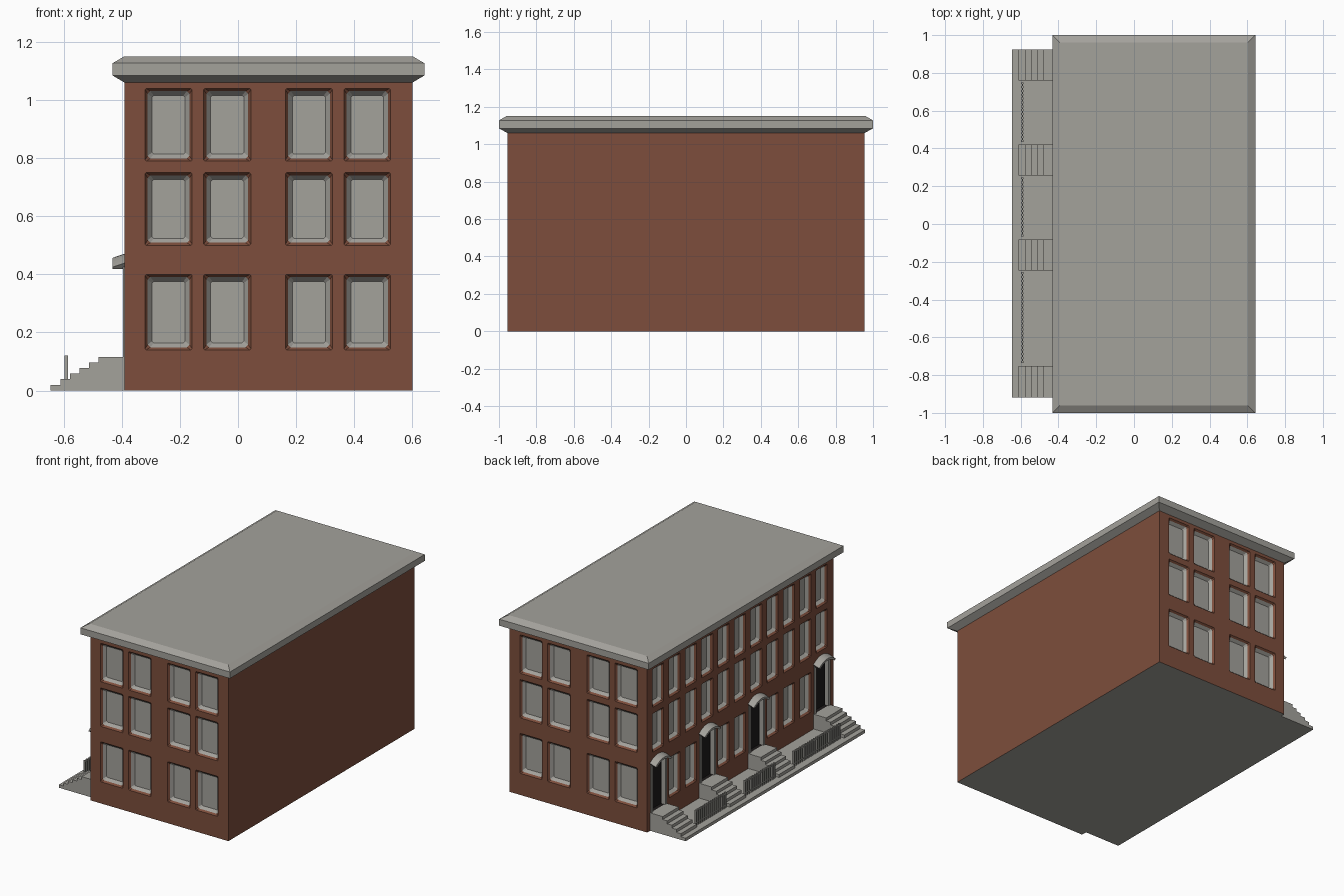
import bpy, bmesh
from mathutils import Vector

if "Cube" in bpy.data.objects:
    bpy.data.objects.remove(bpy.data.objects["Cube"])


def material(name, col):
    m = bpy.data.materials.new(name)
    m.diffuse_color = (*col, 1)
    m.use_nodes = True
    m.node_tree.nodes["Principled BSDF"].inputs["Base Color"].default_value = m.diffuse_color
    return m


BRICK = material("brick red", (0.205, 0.076, 0.045))
STONE = material("stone grey", (0.37, 0.36, 0.33))
BLACK = material("door black", (0.012, 0.010, 0.010))
MATS = [BRICK, STONE, BLACK]


def loft(bm, rings, mats=None, mat=1):
    """Skin closed rings of equal point count, cap both ends."""
    vs = [[bm.verts.new(p) for p in r] for r in rings]
    n = len(vs[0])
    faces = []
    for k in range(len(vs) - 1):
        for i in range(n):
            j = (i + 1) % n
            f = bm.faces.new((vs[k][i], vs[k][j], vs[k + 1][j], vs[k + 1][i]))
            f.material_index = mats[k] if mats else mat
            faces.append(f)
    for r, m in ((vs[0], mats[0] if mats else mat), (vs[-1], mats[-1] if mats else mat)):
        f = bm.faces.new(r)
        f.material_index = m
        faces.append(f)
    bmesh.ops.recalc_face_normals(bm, faces=faces)


def rect(x0, x1, y0, y1, z):
    return [(x0, y0, z), (x1, y0, z), (x1, y1, z), (x0, y1, z)]


def box(bm, x0, x1, y0, y1, z0, z1, mat=1):
    loft(bm, [rect(x0, x1, y0, y1, z0), rect(x0, x1, y0, y1, z1)], mat=mat)


def finish(bm, name):
    me = bpy.data.meshes.new(name)
    bm.to_mesh(me)
    bm.free()
    for m in MATS:
        me.materials.append(m)
    ob = bpy.data.objects.new(name, me)
    bpy.context.collection.objects.link(ob)
    return ob


# Main dimensions
X0, X1, Y = -0.39, 0.60, 0.955
FLOORS = [(0.14, 0.40), (0.50, 0.75), (0.79, 1.04)]
END_WINDOWS = [(-0.32, -0.158), (-0.118, 0.044), (0.163, 0.325), (0.365, 0.525)]
BAYS = [0.8425 - 0.1678 * i for i in range(11)]
DOORS = [BAYS[i] for i in (0, 3, 6, 10)]


def octagon(u0, u1, z0, z1, inset, c):
    a, b, p, q = u0 + inset, u1 - inset, z0 + inset, z1 - inset
    return [(a + c, p), (b - c, p), (b, p + c), (b, q - c),
            (b - c, q), (a + c, q), (a, q - c), (a, p + c)]


def opening(bm, place, u0, u1, z0, z1):
    # brick reveal, then sloped grey jamb and pane
    rings = []
    for depth, inset, c in ((-0.02, 0, 0.004), (0.0, 0, 0.004),
                            (0.012, 0.009, 0.009), (0.03, 0.024, 0.006)):
        rings.append([place(u, depth, z) for u, z in octagon(u0, u1, z0, z1, inset, c)])
    loft(bm, rings, [0, 0, 1])


# Cutter for all windows and doorways
bm = bmesh.new()
for z0, z1 in FLOORS:
    for a, b in END_WINDOWS:
        opening(bm, lambda u, d, z: (u, -Y + d, z), a, b, z0, z1)
        opening(bm, lambda u, d, z: (u, Y - d, z), a, b, z0, z1)
    for y in BAYS:
        if z0 > 0.2 or y not in DOORS:
            opening(bm, lambda u, d, z: (X0 + d, u, z), y - 0.057, y + 0.057, z0, z1)
for y in DOORS:
    box(bm, X0 - 0.02, X0 + 0.025, y - 0.065, y + 0.065, 0.115, 0.425, mat=2)
cutter = finish(bm, "opening_cutter")
cutter.hide_render = True

# Brick body with grey underside
bm = bmesh.new()
box(bm, X0, X1, -Y, Y, 0, 1.07, mat=0)
bm.normal_update()
for f in bm.faces:
    if f.normal.z < -0.9:
        f.material_index = 1
body = finish(bm, "brick_body")
mod = body.modifiers.new("openings", 'BOOLEAN')
mod.operation = 'DIFFERENCE'
mod.solver = 'EXACT'
mod.object = cutter
bpy.context.view_layer.objects.active = body
body.select_set(True)
bpy.ops.object.modifier_apply(modifier=mod.name)
bpy.data.objects.remove(cutter)

# Cornice and flat roof
bm = bmesh.new()
loft(bm, [rect(X0 - o, X1 + o, -Y - p, Y + p, z) for o, p, z in
          ((0, 0, 1.06), (0.042, 0.045, 1.085), (0.042, 0.045, 1.127), (0.003, 0.006, 1.15))])
finish(bm, "cornice_roof")

# Pavement slab
bm = bmesh.new()
box(bm, -0.645, X0 + 0.001, -0.9175, 0.925, 0, 0.02)
finish(bm, "pavement_slab")

# Entrance stairs
bm = bmesh.new()
prof = [(X0, 0), (-0.611, 0)]
for i in range(5):
    x, z = -0.611 + 0.0327 * i, 0.04 + 0.019 * i
    prof += [(x, z), (x + 0.0327 if i < 4 else X0, z)]
for y in DOORS:
    loft(bm, [[(x, y + s, z) for x, z in prof] for s in (-0.0825, 0.0825)])
finish(bm, "entrance_stairs")

# Door frames
bm = bmesh.new()
for y in DOORS:
    for s in (-1, 1):
        c = y + s * 0.072
        box(bm, X0 - 0.006, X0 + 0.02, c - 0.008, c + 0.008, 0.115, 0.425)
finish(bm, "door_frames")

# Arched door hoods with sloping tops
bm = bmesh.new()
for y in DOORS:
    rings = []
    for i in range(13):
        t = -1 + i / 6
        rise = 0.032 * (1 - t * t)
        yo, yi = y + 0.085 * t, y + 0.072 * t
        rings.append([(X0 + 0.005, yi, 0.418 + rise * 0.8), (-0.432, yi, 0.418 + rise * 0.8),
                      (-0.432, yo, 0.425 + rise), (X0 + 0.005, yo, 0.441 + rise)])
    loft(bm, rings)
finish(bm, "door_hoods")

# Railings between the stairs
bm = bmesh.new()
for y0, y1 in ((0.44, 0.745), (-0.06, 0.242), (-0.73, -0.26)):
    box(bm, -0.594, -0.588, y0, y1, 0.107, 0.115)
    box(bm, -0.594, -0.588, y0, y1, 0.032, 0.038)
    n = round((y1 - y0) / 0.021)
    for i in range(n + 1):
        c = y0 + (y1 - y0) * i / n
        box(bm, -0.597, -0.585, c - 0.005, c + 0.005, 0.015, 0.12)
finish(bm, "railings")
